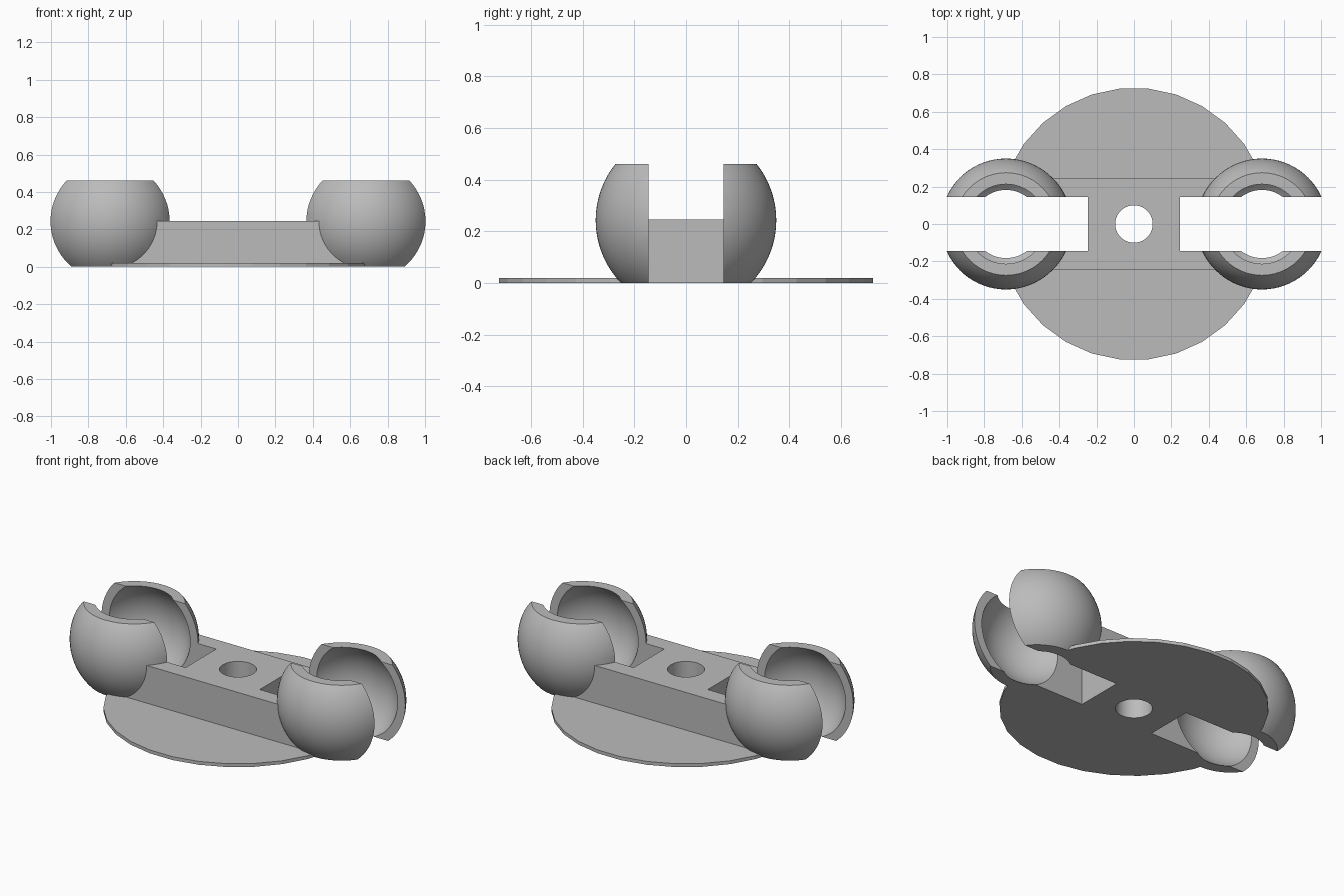
import bpy
from math import pi, radians
from mathutils import Matrix

if "Cube" in bpy.data.objects:
    bpy.data.objects.remove(bpy.data.objects["Cube"], do_unlink=True)

BALL_X, BALL_Z = 0.684, 0.243
OUTER_R, INNER_R = 0.35, 0.304
TOP_Z = 0.46
BAR_HALF_Y, SLOT_HALF_Y, SLOT_X = 0.243, 0.145, 0.245

grey = bpy.data.materials.new("grey_plastic")
grey.use_nodes = True
colour = (0.5, 0.5, 0.5, 1)
grey.diffuse_color = colour
grey.node_tree.nodes["Principled BSDF"].inputs["Base Color"].default_value = colour


def box(name, low, high):
    centre = [(a + b) / 2 for a, b in zip(low, high)]
    bpy.ops.mesh.primitive_cube_add(size=1, location=centre)
    return finish(name, [b - a for a, b in zip(low, high)])


def cylinder(name, radius, low, high, sides, turn=0.0):
    bpy.ops.mesh.primitive_cylinder_add(vertices=sides, radius=radius, depth=high - low,
                                        location=(0, 0, (low + high) / 2))
    bpy.context.object.data.transform(Matrix.Rotation(turn, 4, "Z"))
    return finish(name)


def ball(name, side, radius):
    bpy.ops.mesh.primitive_uv_sphere_add(segments=72, ring_count=36, radius=radius,
                                         location=(side * BALL_X, 0, BALL_Z))
    return finish(name)


def finish(name, size=(1, 1, 1)):
    obj = bpy.context.object
    obj.name = name
    obj.scale = size
    bpy.ops.object.transform_apply(location=True, rotation=True, scale=True)
    obj.data.materials.append(grey)
    return obj


def combine(target, tool, operation):
    mod = target.modifiers.new(operation.lower(), "BOOLEAN")
    mod.operation, mod.solver, mod.object = operation, "EXACT", tool
    bpy.ops.object.select_all(action="DESELECT")
    target.select_set(True)
    bpy.context.view_layer.objects.active = target
    bpy.ops.object.modifier_apply(modifier=mod.name)
    bpy.data.objects.remove(tool, do_unlink=True)


# Thirty-sided base disc, with a flat side facing front; trimmed at the floor later
body = cylinder("ball_holder_body", 0.728, -0.1, 0.02, 30, pi / 2)

# Crossbar between the two sockets
combine(body, box("crossbar", (-BALL_X, -BAR_HALF_Y, -0.15),
                  (BALL_X, BAR_HALF_Y, 0.245)), "UNION")

# Round socket at each end
for side in (-1, 1):
    combine(body, ball("socket", side, OUTER_R), "UNION")

# Hollow sockets and the slots running outward through them
for side in (-1, 1):
    combine(body, ball("socket_hollow", side, INNER_R), "DIFFERENCE")
    x_low, x_high = sorted((side * SLOT_X, side * 1.2))
    combine(body, box("slot", (x_low, -SLOT_HALF_Y, -0.5),
                      (x_high, SLOT_HALF_Y, 0.8)), "DIFFERENCE")

# Centre hole
combine(body, cylinder("centre_hole", 0.1, -0.5, 0.8, 64), "DIFFERENCE")

# Flat floor and flat socket rims
combine(body, box("height_trim", (-1.5, -1.5, 0), (1.5, 1.5, TOP_Z)), "INTERSECT")

# Smooth balls and hole, crisp disc facets and cut edges
body.select_set(True)
bpy.context.view_layer.objects.active = body
bpy.ops.object.shade_smooth_by_angle(angle=radians(10))
